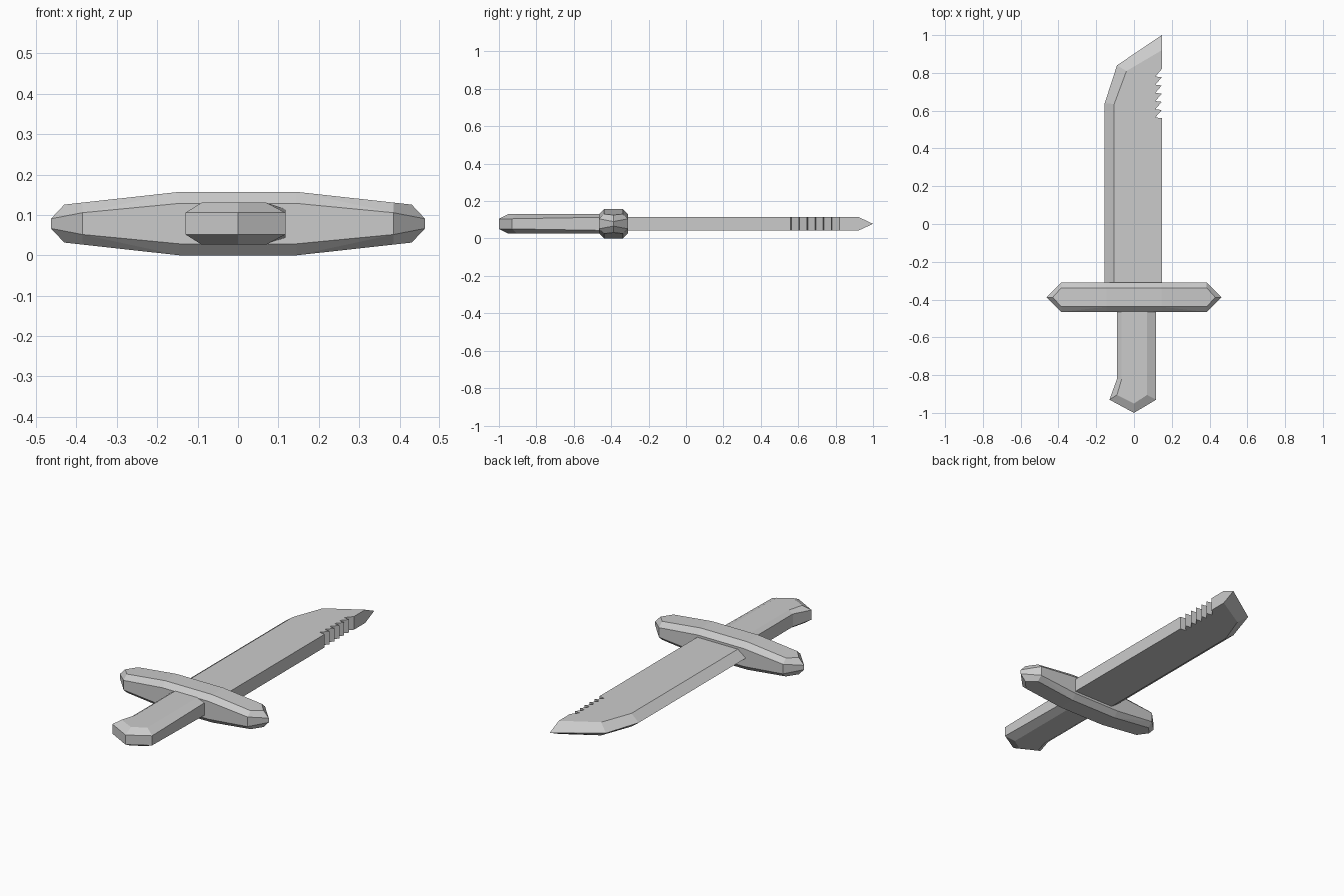
import bpy
import bmesh

cube = bpy.data.objects.get("Cube")
if cube:
    bpy.data.objects.remove(cube, do_unlink=True)

MID = 0.0785  # height of the plane the model is symmetric about

grey = bpy.data.materials.new("plain grey")
grey.use_nodes = True
grey.diffuse_color = (0.6, 0.6, 0.6, 1)
grey.node_tree.nodes["Principled BSDF"].inputs["Base Color"].default_value = (0.6, 0.6, 0.6, 1)


def finish(bm, name, y=0):
    bmesh.ops.recalc_face_normals(bm, faces=bm.faces)
    mesh = bpy.data.meshes.new(name)
    bm.to_mesh(mesh)
    bm.free()
    mesh.materials.append(grey)
    obj = bpy.data.objects.new(name, mesh)
    obj.location = (0, y, MID)
    bpy.context.collection.objects.link(obj)


def bevelled_plate(name, rim, flat, height):
    """Slab with a rim of (x, y, half height) sloping to a flat outline of (x, y)."""
    bm = bmesh.new()
    rings = [
        [bm.verts.new((x, y, height)) for x, y in flat],
        [bm.verts.new(p) for p in rim],
        [bm.verts.new((x, y, -h)) for x, y, h in rim],
        [bm.verts.new((x, y, -height)) for x, y in flat],
    ]
    for a, b in zip(rings, rings[1:]):
        for i in range(len(rim)):
            j = (i + 1) % len(rim)
            bm.faces.new((a[i], a[j], b[j], b[i]))
    bm.faces.new(rings[0])
    bm.faces.new(rings[-1])
    bmesh.ops.remove_doubles(bm, verts=bm.verts, dist=0.0005)
    bmesh.ops.dissolve_degenerate(bm, edges=bm.edges, dist=0.0005)
    finish(bm, name)


# Blade: sharp on the left and tip, square and saw-toothed on the other side
THICK = 0.037
SPINE = 0.147
saw = [(SPINE, -0.39), (SPINE, 0.56)]
teeth, low, high = 6, 0.56, 0.82
pitch = (high - low) / teeth
for i in range(teeth):
    y = low + i * pitch
    saw += [(SPINE - 0.034, y + 0.1 * pitch), (SPINE, y + pitch)]
edge = [(SPINE, 1.0), (-0.09, 0.84), (-0.155, 0.64), (-0.155, -0.39)]
edge_flat = [(SPINE, 0.92), (-0.04, 0.81), (-0.105, 0.635), (-0.105, -0.39)]
bevelled_plate("blade",
               [(x, y, THICK) for x, y in saw] + [(x, y, 0) for x, y in edge],
               saw + edge_flat, THICK)

# Handle with a flared, pointed pommel
bevelled_plate("handle",
               [(-0.09, -0.39, 0.036), (-0.09, -0.82, 0.036), (-0.13, -0.93, 0.027),
                (0, -1.0, 0.027), (0.117, -0.93, 0.027), (0.117, -0.39, 0.036)],
               [(-0.065, -0.39), (-0.065, -0.82), (-0.09, -0.905),
                (0, -0.95), (0.07, -0.905), (0.07, -0.39)], 0.052)

# Crossguard: tapered bar with chamfered sides and pointed ends
corner = [(0.145, 0.078, 0.05), (0.145, 0.05, MID),
          (0.385, 0.078, 0.027), (0.385, 0.05, 0.052),
          (0.43, 0, 0.047), (0.463, 0, 0.012)]
points = {(x * sx, y * sy, z * sz) for x, y, z in corner
          for sx in (-1, 1) for sy in (-1, 1) for sz in (-1, 1)}
bm = bmesh.new()
for p in sorted(points):
    bm.verts.new(p)
bmesh.ops.convex_hull(bm, input=bm.verts)
bmesh.ops.dissolve_limit(bm, angle_limit=0.03, verts=bm.verts, edges=bm.edges)
finish(bm, "crossguard", -0.388)
